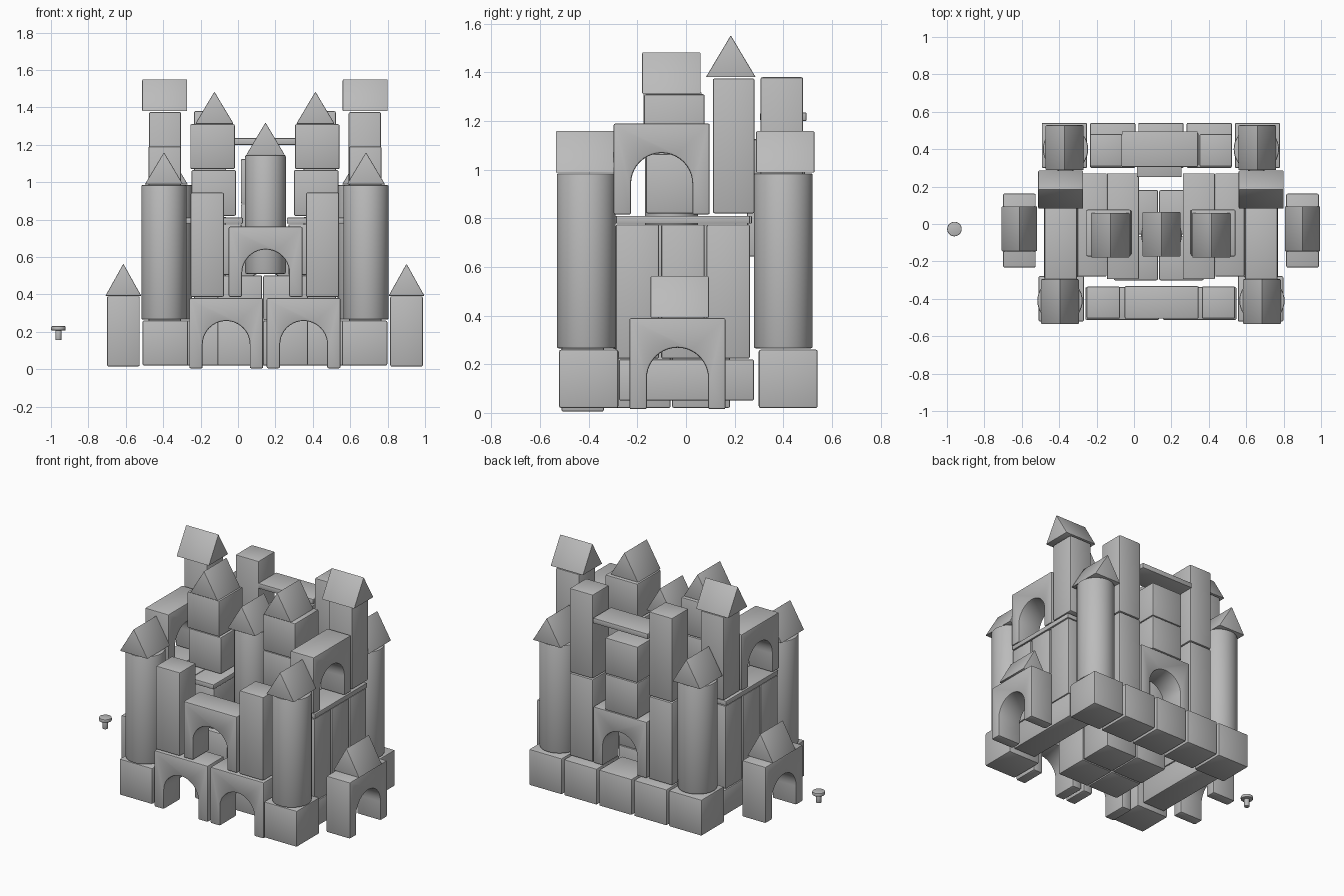
import bpy
import bmesh
import math
from mathutils import Matrix

old = bpy.data.objects.get("Cube")
if old:
    bpy.data.objects.remove(old, do_unlink=True)

mat = bpy.data.materials.new("plain_grey")
mat.use_nodes = True
GREY = (0.5, 0.5, 0.5, 1.0)
mat.diffuse_color = GREY
mat.node_tree.nodes["Principled BSDF"].inputs["Base Color"].default_value = GREY

MID = 0.144          # mirror plane of the castle
SIDES = (("left", 1), ("right", -1))


def finish(name, bm, bevel):
    """Round the sharp edges and turn the bmesh into a shaded object."""
    bmesh.ops.recalc_face_normals(bm, faces=bm.faces[:])
    sharp = [e for e in bm.edges if e.calc_face_angle(0) > math.radians(35)]
    bmesh.ops.bevel(bm, geom=sharp, offset=bevel, segments=2, profile=0.5,
                    affect='EDGES', clamp_overlap=True)
    mesh = bpy.data.meshes.new(name)
    bm.to_mesh(mesh)
    bm.free()
    mesh.materials.append(mat)
    obj = bpy.data.objects.new(name, mesh)
    bpy.context.collection.objects.link(obj)
    bpy.ops.object.select_all(action='DESELECT')
    obj.select_set(True)
    bpy.context.view_layer.objects.active = obj
    bpy.ops.object.shade_smooth_by_angle(angle=math.radians(35))
    return obj


def prism(name, profile, centre, depth, axis='y', bevel=0.008):
    """Extrude a (u, z) profile along axis, centred on (x, y)."""
    bm = bmesh.new()
    cx, cy = centre

    def place(u, w, z):
        return (cx + u, cy + w, z) if axis == 'y' else (cx + w, cy + u, z)

    ends = [[bm.verts.new(place(u, w, z)) for u, z in profile]
            for w in (-depth / 2, depth / 2)]
    n = len(profile)
    for ring in ends:
        bm.faces.new(ring)
    for i in range(n):
        j = (i + 1) % n
        bm.faces.new((ends[0][i], ends[0][j], ends[1][j], ends[1][i]))
    return finish(name, bm, bevel)


def box(name, x, y, z0, z1, w, d, bevel=0.008):
    h = w / 2
    return prism(name, [(-h, z0), (h, z0), (h, z1), (-h, z1)], (x, y), d, 'y', bevel)


def roof(name, x, y, z, axis, width=0.205, length=0.24, height=0.172):
    h = width / 2
    prism(name, [(-h, z), (h, z), (0, z + height)], (x, y), length, axis, 0.004)


def arch(name, x, y, z, axis='y', depth=0.175, width=0.395, height=0.375, r=0.126):
    h, spring = width / 2, z + 0.127
    curve = [(r * math.cos(math.pi * i / 20), spring + r * math.sin(math.pi * i / 20))
             for i in range(21)]
    profile = [(r, z)] + curve + [(-r, z), (-h, z), (-h, z + height),
                                  (h, z + height), (h, z)]
    prism(name, profile, (x, y), depth, axis)


def column(name, x, y, z0, z1, r, bevel=0.008, sides=40):
    bm = bmesh.new()
    bmesh.ops.create_cone(bm, cap_ends=True, segments=sides, radius1=r, radius2=r,
                          depth=z1 - z0,
                          matrix=Matrix.Translation((x, y, (z0 + z1) / 2)))
    return finish(name, bm, bevel)


# Back row of base cubes
for i in range(5):
    box(f"back_base_cube_{i + 1}", MID + 0.258 * (i - 2), 0.42, 0.02, 0.26, 0.242, 0.242)

# Two by two by two stack of cubes inside
for side, s in SIDES:
    for row, y in (("front", -0.182), ("back", 0.062)):
        for level, z in (("lower", 0.02), ("upper", 0.262)):
            box(f"core_cube_{level}_{row}_{side}", MID - 0.012 + s * 0.122, y,
                z, z + 0.24, 0.238, 0.238)

# Paired parts on both sides
for side, s in SIDES:
    def at(d):
        return MID + s * d

    # Front corner towers
    box(f"front_corner_cube_{side}", at(0.533), -0.40, 0.02, 0.26, 0.243, 0.243)
    column(f"front_column_{side}", at(0.54), -0.41, 0.265, 0.985, 0.121)
    roof(f"front_column_roof_{side}", at(0.54), -0.415, 0.988, 'y')

    # Rear corner towers
    column(f"rear_column_{side}", at(0.51), 0.40, 0.265, 0.985, 0.121)
    roof(f"rear_column_roof_{side}", at(0.515), 0.408, 0.988, 'y')

    # Front gate
    arch(f"front_gate_arch_{side}", at(0.207), -0.425, 0.005)
    box(f"front_gate_tower_{side}", at(0.308), -0.42, 0.387, 0.944, 0.178, 0.172)

    # Side wall
    box(f"wall_foot_{side}", at(0.536), 0.002, 0.05, 0.22, 0.172, 0.555)
    for i in range(3):
        box(f"wall_block_{i + 1}_{side}", at(0.536), -0.2 + 0.187 * i,
            0.223, 0.775, 0.172, 0.178)
    box(f"wall_slab_{side}", at(0.536), -0.012, 0.778, 0.81, 0.178, 0.55, 0.004)
    arch(f"wall_arch_{side}", at(0.536), -0.10, 0.815, 'x')
    box(f"wall_tower_{side}", at(0.534), 0.196, 0.82, 1.375, 0.172, 0.172)
    roof(f"wall_tower_roof_{side}", at(0.536), 0.184, 1.38, 'x')

    # Inner floor and turrets
    box(f"inner_floor_support_{side}", at(0.205), -0.05, 0.505, 0.775, 0.16, 0.46)
    box(f"inner_slab_{side}", at(0.203), -0.012, 0.778, 0.81, 0.17, 0.565, 0.004)
    box(f"outer_slab_{side}", at(0.368), -0.005, 0.778, 0.81, 0.155, 0.55, 0.004)
    box(f"turret_lower_cube_{side}", at(0.274), -0.045, 0.82, 1.065, 0.238, 0.24)
    box(f"turret_upper_cube_{side}", at(0.28), -0.048, 1.07, 1.31, 0.238, 0.25)
    roof(f"turret_roof_{side}", at(0.27), -0.06, 1.312, 'y')

    # Rear towers
    box(f"rear_tower_lower_{side}", at(0.293), 0.394, 0.265, 0.815, 0.172, 0.175)
    box(f"rear_tower_upper_{side}", at(0.293), 0.394, 0.82, 1.38, 0.172, 0.175)

    # Detached end arches
    arch(f"end_arch_{side}", at(0.757), -0.035, 0.015, 'x')
    roof(f"end_arch_roof_{side}", at(0.757), -0.026, 0.392, 'y', width=0.192)

# Centre of the front and the middle turret
arch("front_upper_arch", MID + 0.004, -0.419, 0.387)
column("centre_column", MID + 0.003, -0.06, 0.51, 1.145, 0.109)
roof("centre_column_roof", MID + 0.003, -0.055, 1.147, 'y')

# Centre of the rear
arch("rear_arch", MID + 0.004, 0.40, 0.265)
box("rear_cube_lower", 0.135, 0.37, 0.643, 0.882, 0.24, 0.24)
box("rear_cube_upper", 0.135, 0.37, 0.885, 1.125, 0.24, 0.24)
box("rear_bridge_slab", MID - 0.006, 0.40, 1.2, 1.235, 0.405, 0.19, 0.004)

# Small loose peg
column("peg_head", -0.96, -0.027, 0.207, 0.23, 0.039, 0.005, 24)
column("peg_shaft", -0.96, -0.027, 0.155, 0.21, 0.017, 0.002, 16)
